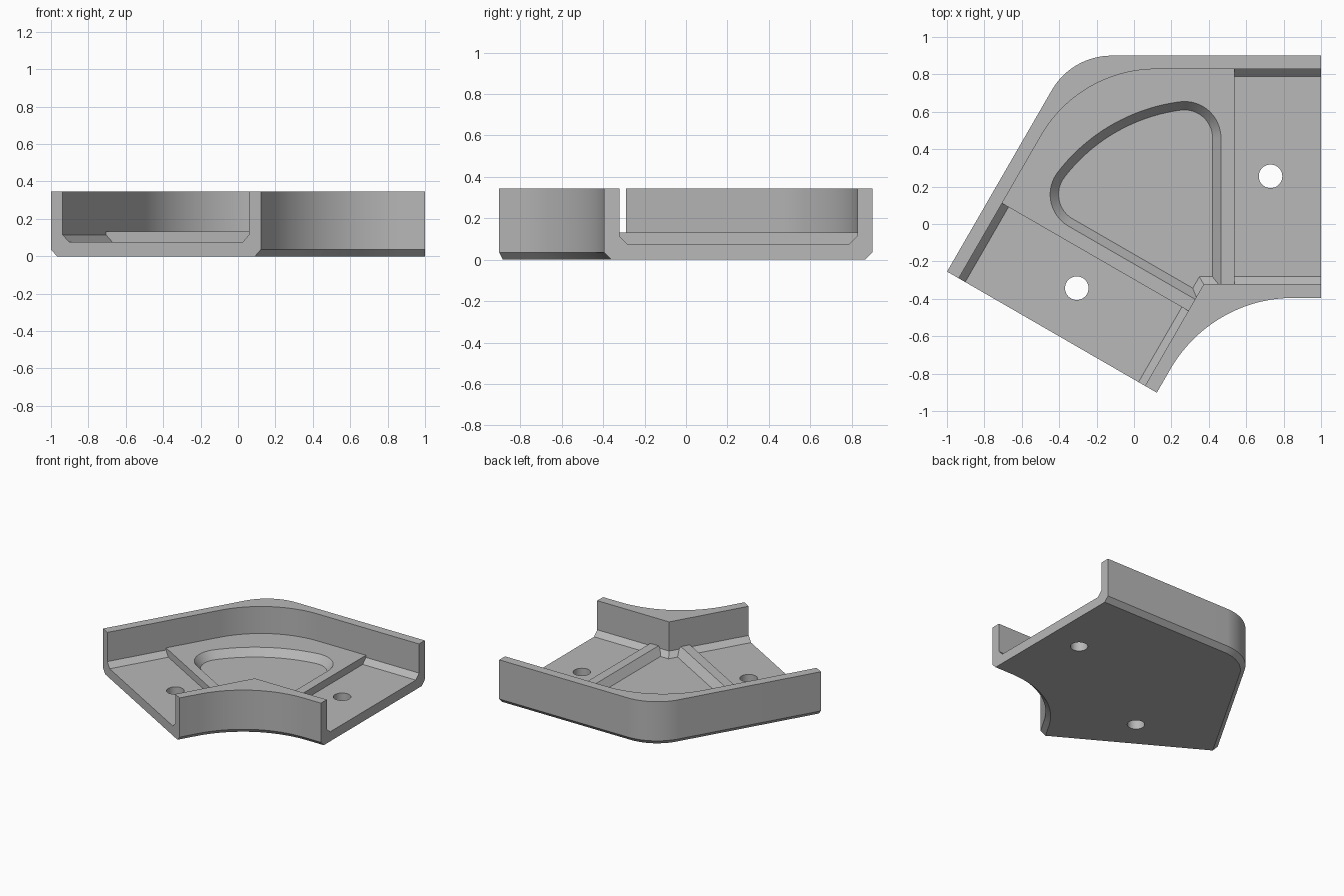
import bpy, bmesh, math
from mathutils import Vector

cube = bpy.data.objects.get("Cube")
if cube:
    bpy.data.objects.remove(cube)

# Main dimensions
CORNER = Vector((-0.333, 0.9))      # sharp outer corner of the elbow
AXIS = Vector((0.5, -math.sqrt(3) / 2))   # mirror line of the two arms
HEIGHT, FLOOR, DECK, CHAMFER = 0.345, 0.075, 0.132, 0.04
WALL_OUT, WALL_IN = 0.828, -0.322   # channel sides on the straight arm
OPEN = 0.5                          # cutters rise above the rim


def mirror(p):
    d = Vector(p) - CORNER
    return CORNER + 2 * d.dot(AXIS) * AXIS - d


def on_axis(y):
    return CORNER + AXIS * ((y - CORNER.y) / AXIS.y)


def arc(center, radius, start, end, steps=16):
    angles = [math.radians(start + (end - start) * i / steps) for i in range(steps + 1)]
    return [center + radius * Vector((math.cos(a), math.sin(a))) for a in angles]


def both_arms(half):
    """Close a half outline whose two ends lie on the mirror line."""
    return half + [mirror(p) for p in reversed(half[1:-1])]


def level(outline, z):
    return [(p[0], p[1], z) for p in outline]


def loft(name, rings):
    bm = bmesh.new()
    loops = [[bm.verts.new(p) for p in ring] for ring in rings]
    for a, b in zip(loops, loops[1:]):
        for i in range(len(a)):
            j = (i + 1) % len(a)
            bm.faces.new((a[i], a[j], b[j], b[i]))
    bm.faces.new(loops[0])
    bm.faces.new(loops[-1])
    bmesh.ops.recalc_face_normals(bm, faces=bm.faces)
    mesh = bpy.data.meshes.new(name)
    bm.to_mesh(mesh)
    bm.free()
    obj = bpy.data.objects.new(name, mesh)
    bpy.context.collection.objects.link(obj)
    return obj


def cut(target, cutter):
    mod = target.modifiers.new("cut", 'BOOLEAN')
    mod.operation, mod.solver, mod.object = 'DIFFERENCE', 'EXACT', cutter
    bpy.context.view_layer.objects.active = target
    bpy.ops.object.modifier_apply(modifier=mod.name)
    bpy.data.objects.remove(cutter)


# Outer body with rounded outside corner, concave inside and chamfered bottom
def body_outline(inset):
    r_out, r_in = 0.37, 0.76
    top, bottom = 0.9, -0.395
    half = arc(on_axis(top - r_out), r_out - inset, 120, 90)
    half += [Vector((1, top - inset)), Vector((1, bottom + inset))]
    half += arc(on_axis(bottom - r_in), r_in + inset, 90, 120)
    return both_arms(half)


body = loft("elbow_tray", [level(body_outline(0.036), 0),
                           level(body_outline(0), 0.036),
                           level(body_outline(0), HEIGHT)])

# Channel between the walls, down to the raised deck
half = arc(on_axis(WALL_OUT - 0.71), 0.71, 120, 90, 24)
half += [Vector((1.2, WALL_OUT)), Vector((1.2, WALL_IN)), on_axis(WALL_IN)]
channel = both_arms(half)
cut(body, loft("channel_cutter", [level(channel, DECK), level(channel, OPEN)]))

# Lower floor of each arm with chamfered sides
profile = [(WALL_IN + CHAMFER, FLOOR), (WALL_IN, FLOOR + CHAMFER), (WALL_IN, OPEN),
           (WALL_OUT, OPEN), (WALL_OUT, FLOOR + CHAMFER), (WALL_OUT - CHAMFER, FLOOR)]
ends = [[(x, y, z) for y, z in profile] for x in (0.537, 1.2)]
cut(body, loft("arm_cutter", ends))
cut(body, loft("arm_cutter", [[(*mirror(p[:2]), p[2]) for p in ring] for ring in ends]))


# Fan-shaped pocket with sloped rim, open to the inner corner
def pocket_outline(inset, y):
    hub, fillet = on_axis(WALL_IN), Vector((0.27, 0.46))
    reach = fillet - hub
    turn = math.degrees(math.atan2(reach.y, reach.x))
    r = 0.195
    half = [on_axis(y), Vector((0.465 - inset, y))]
    half += arc(fillet, r - inset, 0, turn)
    half += arc(hub, reach.length + r - inset, turn, 120)[1:]
    return both_arms(half)


slope = 0.045
mid = slope * (DECK - FLOOR - CHAMFER) / (DECK - FLOOR)
cut(body, loft("pocket_cutter", [
    level(pocket_outline(slope, WALL_IN + CHAMFER), FLOOR),
    level(pocket_outline(mid, WALL_IN), FLOOR + CHAMFER),
    level(pocket_outline(0, WALL_IN), DECK),
    level(pocket_outline(0, WALL_IN), HEIGHT - 0.1)]))

# Screw hole in each arm
hole = Vector((0.73, 0.255))
for center in (hole, mirror(hole)):
    ring = arc(center, 0.063, 0, 360, 40)[:-1]
    cut(body, loft("hole_cutter", [level(ring, -0.1), level(ring, 0.2)]))

# Grey finish
grey = bpy.data.materials.new("plain_grey")
grey.use_nodes = True
colour = (0.48, 0.48, 0.48, 1)
grey.diffuse_color = colour
grey.node_tree.nodes["Principled BSDF"].inputs["Base Color"].default_value = colour
body.data.materials.clear()
body.data.materials.append(grey)

bpy.ops.object.select_all(action='DESELECT')
body.select_set(True)
bpy.context.view_layer.objects.active = body
bpy.ops.object.shade_smooth_by_angle(angle=math.radians(25))
